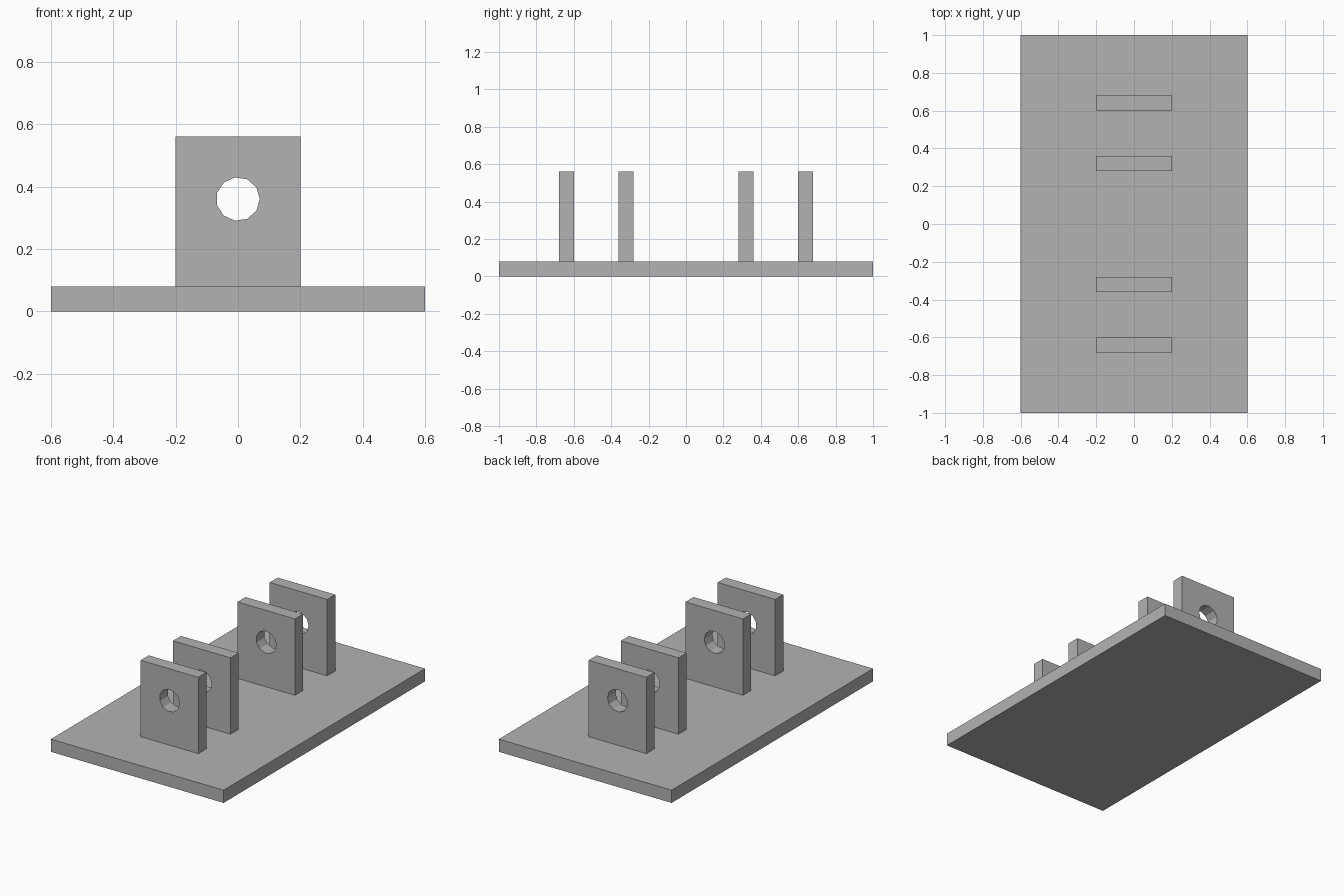
import bpy
import bmesh
from math import cos, sin, tau

cube = bpy.data.objects.get("Cube")
if cube:
    bpy.data.objects.remove(cube, do_unlink=True)

BASE_TOP = 0.08
LUG_TOP = 0.56
LUG_HALF_WIDTH = 0.2
LUG_THICKNESS = 0.08
HOLE_Z = 0.36
HOLE_RADIUS = 0.07
HOLE_SIDES = 11

grey = bpy.data.materials.new("plain grey")
grey.use_nodes = True
grey.diffuse_color = (0.45, 0.45, 0.45, 1)
grey.node_tree.nodes["Principled BSDF"].inputs["Base Color"].default_value = grey.diffuse_color


def add_object(name, bm):
    bmesh.ops.recalc_face_normals(bm, faces=bm.faces)
    mesh = bpy.data.meshes.new(name)
    bm.to_mesh(mesh)
    bm.free()
    mesh.materials.append(grey)
    obj = bpy.data.objects.new(name, mesh)
    bpy.context.collection.objects.link(obj)
    return obj


def add_loop(bm, points, y):
    verts = [bm.verts.new((x, y, z)) for x, z in points]
    return [bm.edges.new((a, b)) for a, b in zip(verts, verts[1:] + verts[:1])]


def add_lug(name, y):
    # Upright plate: rectangle outline with a round hole, extruded in depth
    bm = bmesh.new()
    w = LUG_HALF_WIDTH
    outline = [(-w, BASE_TOP), (w, BASE_TOP), (w, LUG_TOP), (-w, LUG_TOP)]
    angles = [tau * i / HOLE_SIDES for i in range(HOLE_SIDES)]
    hole = [(HOLE_RADIUS * cos(a), HOLE_Z + HOLE_RADIUS * sin(a)) for a in angles]
    front = y - LUG_THICKNESS / 2
    edges = add_loop(bm, outline, front) + add_loop(bm, hole, front)
    bmesh.ops.triangle_fill(bm, edges=edges, use_beauty=True, normal=(0, -1, 0))
    result = bmesh.ops.extrude_face_region(bm, geom=bm.faces[:], use_keep_orig=True)
    moved = [g for g in result["geom"] if isinstance(g, bmesh.types.BMVert)]
    bmesh.ops.translate(bm, verts=moved, vec=(0, LUG_THICKNESS, 0))
    return add_object(name, bm)


# Base plate
bm = bmesh.new()
bmesh.ops.create_cube(bm, size=1)
bmesh.ops.scale(bm, verts=bm.verts, vec=(1.2, 2, BASE_TOP))
bmesh.ops.translate(bm, verts=bm.verts, vec=(0, 0, BASE_TOP / 2))
add_object("base_plate", bm)

# Two pairs of drilled lugs, mirrored front to back
for side, sign in (("front", -1), ("back", 1)):
    add_lug(side + "_outer_lug", sign * 0.64)
    add_lug(side + "_inner_lug", sign * 0.32)
